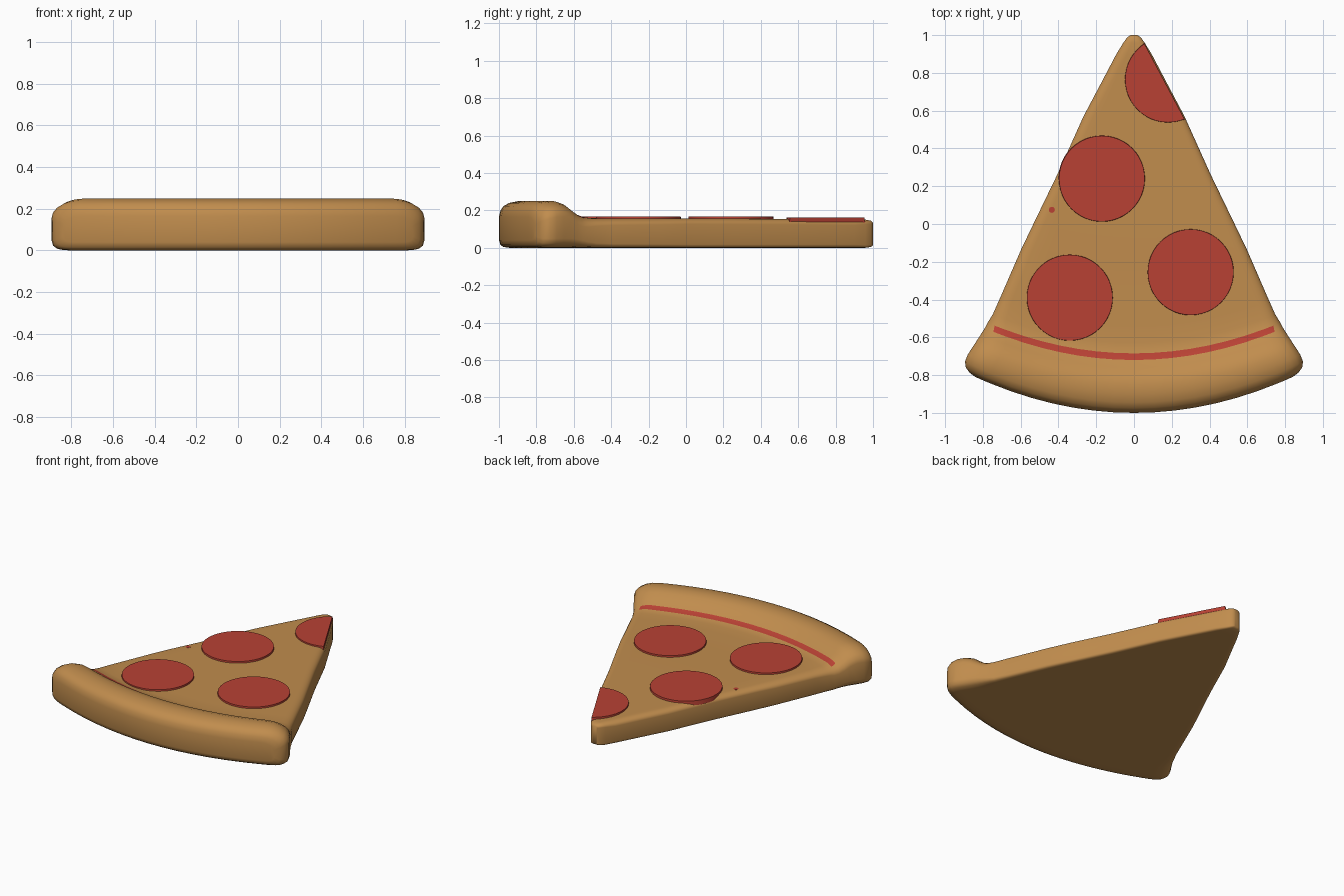
import bpy, bmesh, math
from mathutils import Vector, Matrix

if "Cube" in bpy.data.objects:
    bpy.data.objects.remove(bpy.data.objects["Cube"])


def mat(name, rgb):
    m = bpy.data.materials.new(name)
    m.diffuse_color = (*rgb, 1)
    m.use_nodes = True
    m.node_tree.nodes["Principled BSDF"].inputs["Base Color"].default_value = m.diffuse_color
    return m


dough = mat("baked dough", (0.53, 0.265, 0.075))
red = mat("pepperoni red", (0.48, 0.053, 0.034))


def finish(name, bm, mats, angle):
    bmesh.ops.recalc_face_normals(bm, faces=bm.faces)
    me = bpy.data.meshes.new(name)
    bm.to_mesh(me)
    bm.free()
    ob = bpy.data.objects.new(name, me)
    bpy.context.collection.objects.link(ob)
    for m in mats:
        me.materials.append(m)
    bpy.ops.object.select_all(action='DESELECT')
    ob.select_set(True)
    bpy.context.view_layer.objects.active = ob
    bpy.ops.object.shade_smooth_by_angle(angle=math.radians(angle))
    return ob


# Slice stations from tip to crust:
# distance from tip, half width, top height, corner width, bottom height
ROWS = [
    (0.00, 0.018, 0.135, 0.015, 0.012), (0.012, 0.036, 0.145, 0.03, 0.004),
    (0.04, 0.056, 0.150, 0.04, 0), (0.10, 0.093, 0.151, 0.05, 0),
    (0.20, 0.145, 0.152, 0.05, 0), (0.44, 0.268, 0.154, 0.05, 0),
    (0.77, 0.405, 0.156, 0.05, 0), (1.07, 0.53, 0.157, 0.05, 0),
    (1.23, 0.597, 0.157, 0.055, 0), (1.53, 0.71, 0.157, 0.06, 0),
    (1.63, 0.748, 0.158, 0.07, 0), (1.685, 0.775, 0.165, 0.09, 0),
    (1.72, 0.79, 0.180, 0.11, 0), (1.76, 0.81, 0.208, 0.13, 0),
    (1.80, 0.83, 0.236, 0.14, 0), (1.85, 0.855, 0.250, 0.14, 0),
    (1.90, 0.88, 0.249, 0.14, 0), (1.945, 0.895, 0.240, 0.14, 0),
    (1.975, 0.89, 0.223, 0.13, 0.004), (1.992, 0.87, 0.200, 0.11, 0.015),
    (2.00, 0.84, 0.165, 0.08, 0.04),
]

# Dough and crust: bowed cross-sections with rounded sides, lofted together
bm = bmesh.new()
loft = []
for c, w, z1, hx, z0 in ROWS:
    inner = w - hx
    cols = [(inner * i / 7, 0) for i in range(7)]
    cols += [(inner + hx * math.sin(a), 1 - math.cos(a))
             for a in (math.pi / 2 * k / 5 for k in range(6))]
    cols = [(-x, d) for x, d in cols[:0:-1]] + cols
    top, bottom = [], []
    for x, d in cols:
        y = 1 - c + 0.27 * min(1, c) * x * x
        top.append(bm.verts.new((x, y, z1 - 0.6 * hx * d)))
        bottom.append(bm.verts.new((x, y, z0 + 0.35 * hx * d ** 2)))
    loft.append((top, bottom))

n = len(loft[0][0])
for r, ((t0, b0), (t1, b1)) in enumerate(zip(loft, loft[1:])):
    for i in range(n - 1):
        f = bm.faces.new((t0[i], t0[i + 1], t1[i + 1], t1[i]))
        # sauce line where the topping meets the crust
        if ROWS[r][0] == 1.685 and 3 <= i < n - 4:
            f.material_index = 1
        bm.faces.new((b0[i], b0[i + 1], b1[i + 1], b1[i]))
    for i in (0, n - 1):
        bm.faces.new((t0[i], t1[i], b1[i], b0[i]))
for t, b in (loft[0], loft[-1]):
    for i in range(n - 1):
        bm.faces.new((t[i], t[i + 1], b[i + 1], b[i]))
finish("pizza_slice", bm, [dough, red], 60)


# Pepperoni discs; the one at the tip is cut along the slice edge
def disc(name, x, y, radius, z=0.153, cut=False):
    bm = bmesh.new()
    bmesh.ops.create_cone(bm, cap_ends=True, segments=48, radius1=radius,
                          radius2=radius * 0.985, depth=0.03,
                          matrix=Matrix.Translation((x, y, z)))
    if cut:
        g = bm.verts[:] + bm.edges[:] + bm.faces[:]
        res = bmesh.ops.bisect_plane(bm, geom=g, plane_co=Vector((0.06, 0.945, 0)),
                                     plane_no=Vector((0.395, 0.21, 0)).normalized(),
                                     clear_outer=True)
        edges = [e for e in res["geom_cut"] if isinstance(e, bmesh.types.BMEdge)]
        bmesh.ops.holes_fill(bm, edges=edges)
    finish(name, bm, [red], 30)


disc("pepperoni_middle", -0.17, 0.24, 0.23)
disc("pepperoni_left", -0.34, -0.39, 0.23)
disc("pepperoni_right", 0.30, -0.255, 0.23)
disc("pepperoni_tip", 0.18, 0.765, 0.23, z=0.148, cut=True)
disc("sauce_spot", -0.435, 0.075, 0.016, z=0.142)
